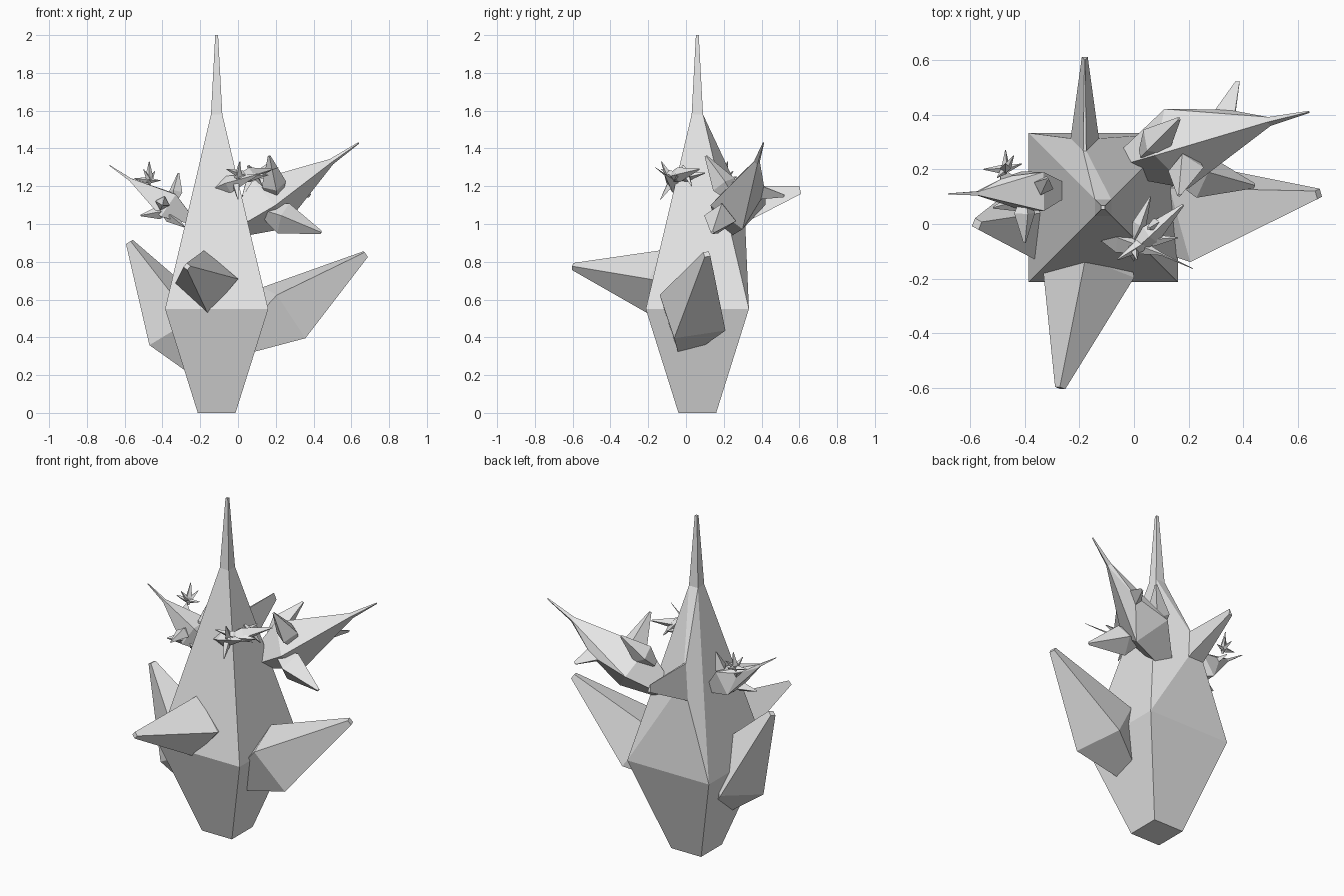
import bpy, bmesh
from mathutils import Vector as V

cube = bpy.data.objects.get("Cube")
if cube:
    bpy.data.objects.remove(cube, do_unlink=True)

grey = bpy.data.materials.new("pale_grey")
grey.use_nodes = True
grey.diffuse_color = (0.8, 0.8, 0.8, 1)
grey.node_tree.nodes["Principled BSDF"].inputs["Base Color"].default_value = (0.8, 0.8, 0.8, 1)


def grow(bm, face, steps):
    """Replace a face by a spike: each step is (centre, scale of the face)."""
    ring = list(face.verts)
    mid = face.calc_center_median()
    shape = [v.co - mid for v in ring]
    bm.faces.remove(face)
    for centre, scale in steps:
        new = [bm.verts.new(V(centre) + s * scale) for s in shape]
        for i in range(4):
            j = (i + 1) % 4
            bm.faces.new((ring[i], ring[j], new[j], new[i]))
        ring = new
    bm.faces.new(ring)


def crystal(name, waist, tip, corner, needle=None, thorn=None):
    """Square crystal: small foot, wide waist, narrow tip, with optional spikes."""
    waist, tip = V(waist), V(tip)
    axis = tip - waist
    u = axis.normalized()
    a = V(corner) - waist
    size = a.length
    a = (a - u * a.dot(u)).normalized() * size
    b = u.cross(a)
    bm = bmesh.new()
    rings = []
    for centre, k in ((waist - axis * 0.534, 0.366), (waist, 1), (tip, 0.11)):
        rings.append([bm.verts.new(centre + d * k) for d in (a, b, -a, -b)])
    bm.faces.new(rings[0][::-1])
    cap = bm.faces.new(rings[2])
    upper = []
    for low, high in zip(rings, rings[1:]):
        upper = [bm.faces.new((low[i], low[(i + 1) % 4], high[(i + 1) % 4], high[i]))
                 for i in range(4)]
    # Spike drawn out of the nearest upper side
    if thorn:
        root, end = thorn
        side = min(upper, key=lambda f: (f.calc_center_median() - V(root)).length)
        grow(bm, side, [(root, 0.19), (end, 0.04)])
    # Thin needle on the tip
    if needle:
        grow(bm, cap, [(needle, 0.25)])
    bmesh.ops.recalc_face_normals(bm, faces=bm.faces)
    mesh = bpy.data.meshes.new(name)
    bm.to_mesh(mesh)
    bm.free()
    mesh.materials.append(grey)
    bpy.context.collection.objects.link(bpy.data.objects.new(name, mesh))


def shard(name, waist, tip, width=0.36):
    """Small plain crystal whose corner direction follows from its axis."""
    axis = V(tip) - V(waist)
    side = axis.cross(V((0.3, 0.2, 1))).normalized() * axis.length * width
    crystal(name, waist, tip, V(waist) + side)


# Main body with the tall needle and the rear spike
crystal("main_body", (-0.113, 0.06, 0.55), (-0.113, 0.06, 1.58), (0.16, 0.333, 0.55),
        needle=(-0.113, 0.06, 2), thorn=((-0.18, 0.29, 1.105), (-0.18, 0.605, 1.18)))

# Three large side crystals
crystal("left_crystal", (0.243, 0.035, 0.53), (0.675, 0.11, 0.84), (0.2, -0.14, 0.62))
crystal("right_crystal", (-0.305, 0, 0.458), (-0.575, 0, 0.905), (-0.47, -0.07, 0.36))
crystal("front_crystal", (-0.168, -0.16, 0.692), (-0.27, -0.6, 0.775), (-0.178, -0.127, 0.862))

# Upper left cluster
crystal("left_cluster_body", (0.155, 0.275, 1.1), (0.495, 0.375, 1.33), (0.2, 0.13, 1.1),
        needle=(0.64, 0.41, 1.43), thorn=((0.34, 0.41, 1.17), (0.38, 0.52, 1.15)))
crystal("left_cluster_low_shard", (0.24, 0.18, 1.03), (0.44, 0.14, 0.955), (0.27, 0.19, 1.11))
crystal("left_cluster_front_shard", (0.19, 0.2, 1.21), (0.165, 0.105, 1.36), (0.255, 0.21, 1.22))
crystal("left_cluster_rear_shard", (0.08, 0.3, 1.2), (0.165, 0.385, 1.32), (0.125, 0.255, 1.2))

# Upper right cluster
crystal("right_cluster_body", (-0.37, 0.12, 1.1), (-0.57, 0.112, 1.235), (-0.33, 0.19, 1.16),
        needle=(-0.68, 0.11, 1.31), thorn=((-0.47, 0.17, 1.18), (-0.49, 0.21, 1.2)))
for i, (waist, tip) in enumerate([
        ((-0.33, 0.14, 1.17), (-0.315, 0.165, 1.27)),
        ((-0.4, 0.04, 1.11), (-0.4, -0.07, 1.1)),
        ((-0.42, 0.08, 1.06), (-0.515, 0.06, 1.045)),
        ((-0.36, 0.09, 1.04), (-0.285, 0.08, 0.985))]):
    shard(f"right_cluster_shard_{i + 1}", waist, tip)

# Tiny burst riding on the right cluster
burst = V((-0.47, 0.2, 1.23))
for i, d in enumerate([(0, 0.02, 0.1), (0, 0.07, 0.02), (-0.08, 0, 0.01),
                       (0.06, 0.02, 0), (-0.03, -0.03, 0.06), (0.03, 0.05, 0.05)]):
    shard(f"right_burst_shard_{i + 1}", burst + V(d) * 0.2, burst + V(d), 0.25)

# Front cluster
crystal("front_cluster_body", (-0.05, -0.06, 1.21), (0.1, -0.11, 1.26), (-0.06, -0.05, 1.255),
        needle=(0.215, -0.163, 1.3))
for i, (waist, tip) in enumerate([
        ((-0.08, -0.06, 1.2), (-0.15, -0.05, 1.18)),
        ((-0.01, -0.09, 1.2), (0, -0.135, 1.13)),
        ((0, -0.09, 1.25), (0.01, -0.13, 1.33)),
        ((0.02, 0, 1.25), (0.06, 0.1, 1.27)),
        ((0.06, -0.04, 1.26), (0.18, 0.07, 1.29)),
        ((0.07, -0.06, 1.25), (0.16, -0.05, 1.26)),
        ((0.02, -0.08, 1.26), (-0.06, -0.13, 1.29)),
        ((0.08, 0, 1.27), (0.13, 0.03, 1.2))]):
    shard(f"front_cluster_shard_{i + 1}", waist, tip, 0.24)
